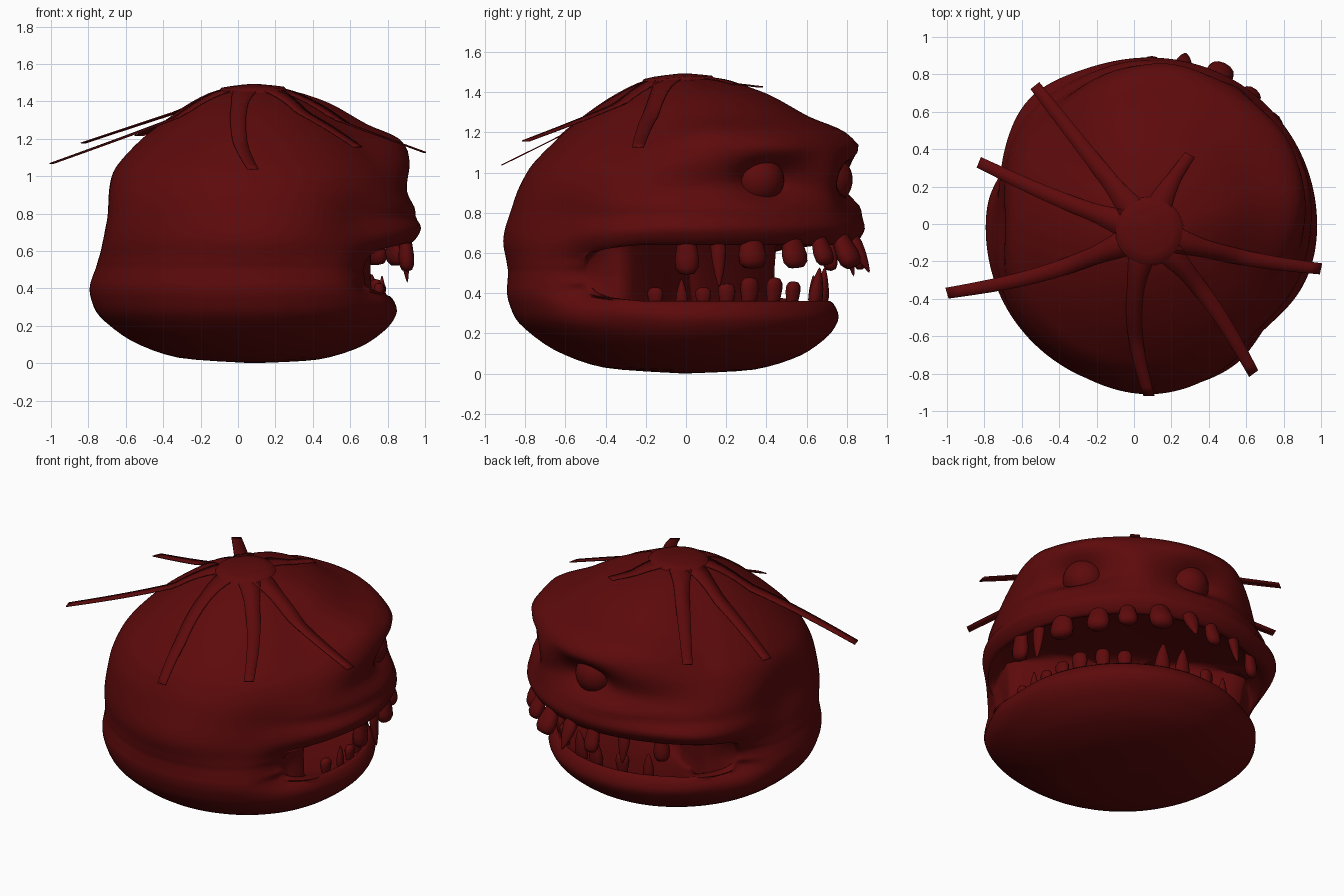
import bpy, bmesh, math
from mathutils import Vector, Matrix

if "Cube" in bpy.data.objects:
    bpy.data.objects.remove(bpy.data.objects["Cube"])

red = bpy.data.materials.new("dark_red")
red.use_nodes = True
red.diffuse_color = (0.11, 0.003, 0.0033, 1)
red.node_tree.nodes["Principled BSDF"].inputs["Base Color"].default_value = red.diffuse_color

CX, CY, FACING = 0.08, -0.01, 57   # head axis and the direction of the face

# Profiles (radius, height) from base through the lips and mouth to the crown
FRONT = [(0, 0), (.35, .02), (.58, .09), (.72, .19), (.77, .28), (.73, .36),
         (.64, .33), (.1, .3), (.1, .72), (.74, .69),
         (.84, .64), (.9, .72), (.87, .81), (.82, .93), (.85, 1.07), (.8, 1.2),
         (.62, 1.28), (.42, 1.39), (.22, 1.455), (0, 1.48)]
BACK = [(0, 0), (.4, .03), (.65, .12), (.82, .25), (.87, .35), (.88, .41),
        (.875, .45), (.87, .48), (.865, .51), (.865, .54),
        (.865, .58), (.87, .66), (.86, .76), (.83, .9), (.77, 1.02), (.69, 1.11),
        (.56, 1.23), (.38, 1.36), (.2, 1.45), (0, 1.48)]

# Surface bumps: angle, height, amount, angular size, vertical size
MIRRORED = [(27, .97, -.1, 11, .08),    # eye sockets
            (24, 1.13, .04, 18, .05),   # brows
            (38, .83, .02, 16, .05),    # cheeks
            (94, .47, -.1, 13, .12),    # mouth corners
            (70, .78, -.02, 25, .035)]  # crease above the lip
BUMPS = MIRRORED + [(-b[0], *b[1:]) for b in MIRRORED] + [
    (0, .95, .05, 9, .13),              # nose
    (123, .76, -.09, 20, .22),          # flat left cheek
    (76, .7, .04, 16, .15),             # full left lip
    (-102, .75, -.05, 18, .2),          # flat right cheek
    (-147, .66, .03, 22, .15)]          # nape


def place(angle, r, z):
    a = math.radians(angle + FACING)
    return Vector((CX + r * math.cos(a), CY + r * math.sin(a), z))


def smoothstep(t):
    t = min(1, max(0, t))
    return t * t * (3 - 2 * t)


def column(angle, steps=4):
    """Profile of the head at one angle from the face direction."""
    a = abs(angle)
    shape = smoothstep((a - 60) / 55)
    brow = smoothstep((a - 42) / 45)
    shut = 1 - math.sqrt(min(1, max(0, (96 - a) / 24)))
    pts = []
    for i, (f, b) in enumerate(zip(FRONT, BACK)):
        f = Vector(f)
        if i in (7, 8):    # flat back wall of the mouth
            f.x = min(.66, .09 / max(.1, math.cos(math.radians(min(a, 89)))))
        upper = brow if i >= 13 else shape
        wr = shut if 6 <= i <= 9 else upper
        wz = shut if 5 <= i <= 10 else upper
        pts.append(Vector((f.x + (b[0] - f.x) * wr, f.y + (b[1] - f.y) * wz)))
    out = []
    last = len(pts) - 1
    for i in range(last):
        p0, p1, p2, p3 = pts[max(i - 1, 0)], pts[i], pts[i + 1], pts[min(i + 2, last)]
        m1, m2 = (p2 - p0) * .42, (p3 - p1) * .42
        for k in range(steps):
            t = k / steps
            h = t * t * (3 - 2 * t)
            p = p1 * (1 - h) + p2 * h + m1 * t * (1 - t) ** 2 - m2 * t * t * (1 - t)
            strength = 1 if i < 5 or i >= 10 else shut
            for ang, z, amount, wide, tall in BUMPS:
                d = (angle - ang + 180) % 360 - 180
                p.x += strength * amount * math.exp(-(d / wide) ** 2 - ((p.y - z) / tall) ** 2)
            out.append((max(p.x, 0 if i in (0, last - 1) else .02), max(p.y, 0)))
    out[0] = (0, 0)
    return out + [tuple(pts[-1])]


def finish(name, bm, smooth=60):
    bmesh.ops.recalc_face_normals(bm, faces=bm.faces)
    mesh = bpy.data.meshes.new(name)
    bm.to_mesh(mesh)
    bm.free()
    ob = bpy.data.objects.new(name, mesh)
    bpy.context.collection.objects.link(ob)
    mesh.materials.append(red)
    bpy.ops.object.select_all(action='DESELECT')
    ob.select_set(True)
    bpy.context.view_layer.objects.active = ob
    bpy.ops.object.shade_smooth_by_angle(angle=math.radians(smooth))
    return ob


def skin(bm, rings, closed=True):
    """Join neighbouring rows of vertices with quads."""
    pairs = list(zip(rings, rings[1:] + rings[:1])) if closed else list(zip(rings, rings[1:]))
    for a, b in pairs:
        for i in range(len(a) - 1):
            bm.faces.new((a[i], b[i], b[i + 1], a[i + 1]))


# Head with hollow mouth
bm = bmesh.new()
COLS = 160
rings = []
for c in range(COLS):
    ang = -180 + 360 * c / COLS
    rings.append([bm.verts.new(place(ang, r, z)) for r, z in column(ang)])
skin(bm, rings)
bmesh.ops.remove_doubles(bm, verts=bm.verts, dist=.0005)
finish("head", bm)

# Eyes
for side, name in ((-1, "right_eye"), (1, "left_eye")):
    bm = bmesh.new()
    bmesh.ops.create_uvsphere(bm, u_segments=32, v_segments=16, radius=.13,
                              matrix=Matrix.Translation(place(side * 26, .715, .965)))
    finish(name, bm)

# Teeth
MOLAR = [(.7, 0), (.85, .3), (1, .6), (.95, .82), (.65, .96), (0, 1)]
FANG = [(.8, 0), (1, .25), (.85, .5), (.55, .75), (.2, .95), (0, 1)]


def tooth(name, angle, r, z, length, width, profile, lean):
    """Negative length hangs down; lean tips the point outward."""
    bm = bmesh.new()
    out = place(angle, 1, 0) - place(angle, 0, 0)
    side = Vector((-out.y, out.x, 0))
    axis = (Vector((0, 0, math.copysign(1, length))) + out * lean).normalized()
    depth = axis.cross(side)
    root = place(angle, r, z)
    rows = []
    for k in range(12):
        a = math.tau * k / 12
        rows.append([bm.verts.new(root + axis * abs(length) * h + (side * math.cos(a)
                     + depth * math.sin(a) * .7) * rad * width / 2) for rad, h in profile])
    skin(bm, rows)
    bmesh.ops.remove_doubles(bm, verts=bm.verts, dist=.0001)
    finish(name, bm)


# angle, length, width, profile, lean
UPPER = [(-56, .19, .12, MOLAR, .05), (-45, .25, .08, FANG, .1),
         (-33, .16, .15, MOLAR, .15), (-17, .16, .14, MOLAR, .25), (-5, .15, .12, MOLAR, .4),
         (8, .17, .15, MOLAR, .5), (21, .2, .1, FANG, .5), (32, .17, .1, MOLAR, .3),
         (46, .2, .08, FANG, .2), (62, .17, .1, MOLAR, .1)]
LOWER = [(-69, .1, .08, MOLAR, 0), (-58, .14, .06, FANG, 0), (-49, .1, .08, MOLAR, 0),
         (-39, .12, .09, MOLAR, 0), (-29, .15, .1, MOLAR, .05), (-17, .15, .09, MOLAR, .1),
         (-6, .13, .09, MOLAR, .1), (13, .2, .1, FANG, .15), (24, .2, .1, FANG, .1),
         (40, .13, .09, MOLAR, 0), (54, .16, .07, FANG, 0)]
for i, (ang, length, width, profile, lean) in enumerate(UPPER):
    tooth(f"upper_tooth_{i + 1}", ang, .81 + lean * .08, .69, -length - .01, width, profile, lean)
for i, (ang, length, width, profile, lean) in enumerate(LOWER):
    tooth(f"lower_tooth_{i + 1}", ang, .69, .33, length, width, profile, lean)


# Leaf star on the crown
def skin_height(p):
    d = Vector((p.x - CX, p.y - CY))
    ang = math.degrees(math.atan2(d.y, d.x)) - FACING
    ang = (ang + 180) % 360 - 180
    prof = column(ang)[::-1]
    for (r0, z0), (r1, z1) in zip(prof, prof[1:]):
        if z0 < .9:
            break
        if r0 <= d.length <= r1:
            return z0 + (z1 - z0) * (d.length - r0) / max(r1 - r0, 1e-6)
    return 0


def leaf(name, tip, bend):
    hub, tip = Vector((.08, -.04, 1.475)), Vector(tip)
    along = tip - hub
    side = Vector((-along.y, along.x, 0)).normalized()
    bm = bmesh.new()
    rows = []
    for k in range(17):
        t = .12 + .88 * k / 16
        p = hub + along * t + side * bend * math.sin(math.pi * t)
        flare = max(0, 1 - along.length * t / .32)
        half = .03 + .024 * (1 - t) + .04 * flare
        row = []
        for s in (-1, 0, 1):
            q = p + side * half * s
            q.z = max(p.z, skin_height(q) + .008)
            row.append(bm.verts.new(q))
        rows.append(row)
    skin(bm, rows, closed=False)
    ob = finish(name, bm, 40)
    mod = ob.modifiers.new("thickness", 'SOLIDIFY')
    mod.thickness = .006


LEAVES = [((-.53, .74, 1.22), 0), ((-.83, .33, 1.18), .02), ((-1, -.37, 1.07), .05),
          ((.08, -.92, 1.04), -.08), ((.64, -.8, 1.16), .04), ((1, -.24, 1.13), -.03),
          ((.3, .37, 1.43), .02)]
for i, (tip, bend) in enumerate(LEAVES):
    leaf(f"leaf_{i + 1}", tip, bend)

# Smooth cap joining the leaves
bm = bmesh.new()
rows = []
for k in range(28):
    a = math.tau * k / 28
    row = []
    for r in (0, .06, .12, .17, .19):
        q = Vector((.08 + r * math.cos(a), -.04 + r * math.sin(a), 0))
        q.z = skin_height(q) + (.016 if r < .18 else -.005)
        row.append(bm.verts.new(q))
    rows.append(row)
skin(bm, rows)
bmesh.ops.remove_doubles(bm, verts=bm.verts, dist=.0005)
finish("leaf_hub", bm)
